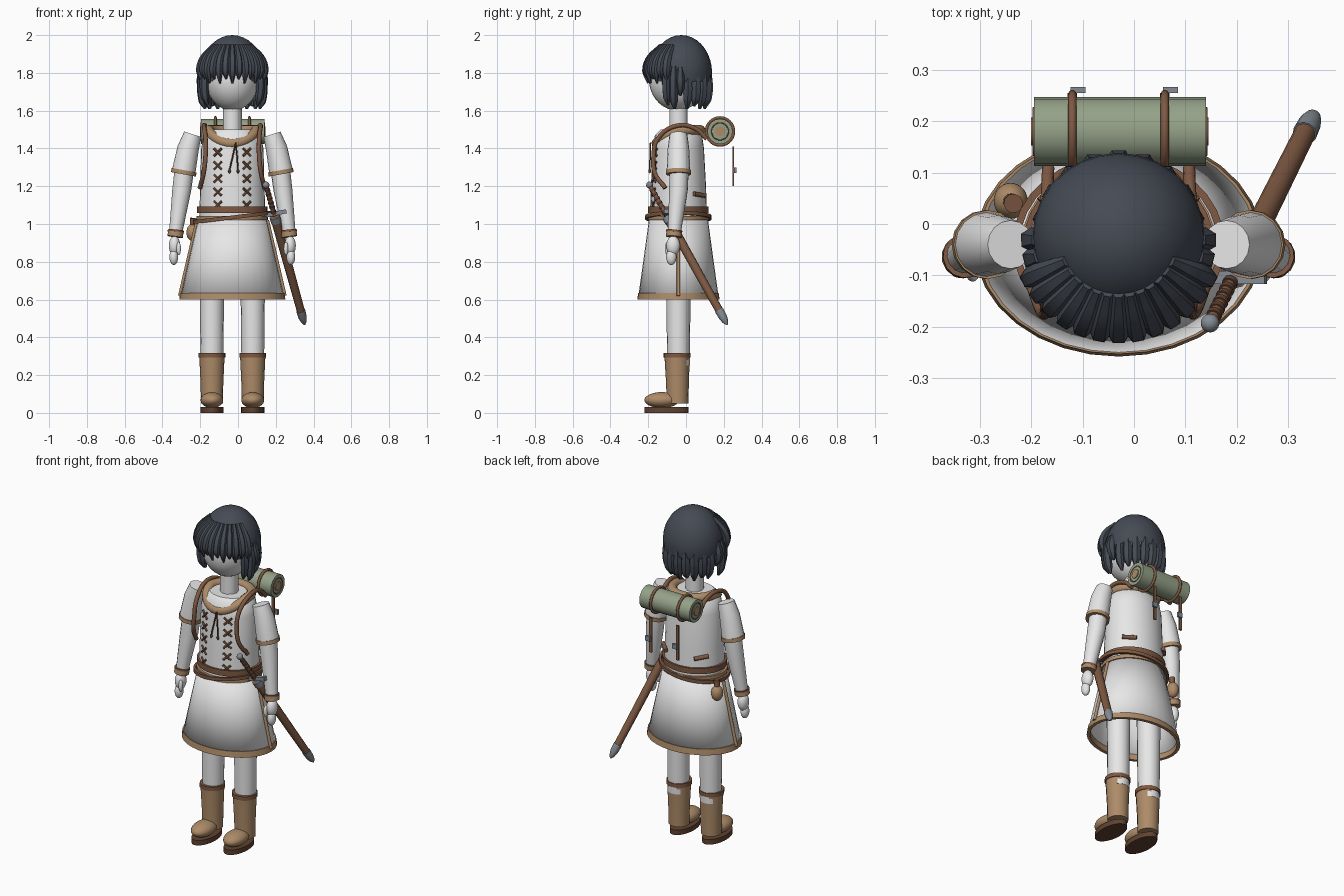
import bpy, bmesh
from math import sin, cos, pi, radians
from mathutils import Vector, Matrix

if "Cube" in bpy.data.objects:
    bpy.data.objects.remove(bpy.data.objects["Cube"])

CX, CY = -0.03, -0.04  # body axis


def material(name, rgb):
    m = bpy.data.materials.new(name)
    m.use_nodes = True
    m.diffuse_color = (*rgb, 1)
    m.node_tree.nodes["Principled BSDF"].inputs["Base Color"].default_value = (*rgb, 1)
    return m


WHITE = material("white", (0.8, 0.8, 0.8))
HAIR = material("charcoal", (0.06, 0.07, 0.09))
TAN = material("tan", (0.42, 0.26, 0.14))
BROWN = material("brown", (0.21, 0.10, 0.055))
DARK = material("dark brown", (0.12, 0.055, 0.03))
GREEN = material("sage green", (0.30, 0.36, 0.25))
METAL = material("grey metal", (0.23, 0.26, 0.29))


def finish(ob, angle=40):
    bpy.ops.object.select_all(action="DESELECT")
    ob.select_set(True)
    bpy.context.view_layer.objects.active = ob
    if ob.type == "CURVE":
        bpy.ops.object.convert(target="MESH")
    bpy.ops.object.shade_smooth_by_angle(angle=radians(angle))
    return bpy.context.view_layer.objects.active


def from_bmesh(name, bm, mat):
    bmesh.ops.recalc_face_normals(bm, faces=bm.faces)
    me = bpy.data.meshes.new(name)
    bm.to_mesh(me)
    bm.free()
    me.materials.append(mat)
    ob = bpy.data.objects.new(name, me)
    bpy.context.collection.objects.link(ob)
    return finish(ob)


def ball(name, loc, radii, mat, cut=None):
    bm = bmesh.new()
    bmesh.ops.create_uvsphere(bm, u_segments=28, v_segments=18, radius=1)
    bmesh.ops.transform(bm, matrix=Matrix.Translation(loc) @ Matrix.Diagonal((*radii, 1)), verts=bm.verts)
    if cut:
        bmesh.ops.bisect_plane(bm, geom=bm.verts[:] + bm.edges[:] + bm.faces[:],
                               plane_co=(0, 0, cut), plane_no=(0, 0, -1), clear_outer=True)
    return from_bmesh(name, bm, mat)


def box(name, loc, size, mat, tilt=0):
    bm = bmesh.new()
    bmesh.ops.create_cube(bm, size=1)
    turn = Matrix.Rotation(tilt, 4, "Y")
    bmesh.ops.transform(bm, matrix=Matrix.Translation(loc) @ turn @ Matrix.Diagonal((*size, 1)), verts=bm.verts)
    return from_bmesh(name, bm, mat)


def loft(name, rows, mat, x=CX, y=CY, caps=True, slope=0):
    """Stack of ellipses given as (z, x radius, y radius)."""
    bm, n = bmesh.new(), 32
    rings = []
    for z, rx, ry in rows:
        rings.append([bm.verts.new((x + rx * cos(2 * pi * i / n), y + ry * sin(2 * pi * i / n),
                                    z + slope * rx * cos(2 * pi * i / n))) for i in range(n)])
    for a, b in zip(rings, rings[1:]):
        for i in range(n):
            bm.faces.new((a[i], a[(i + 1) % n], b[(i + 1) % n], b[i]))
    if caps:
        bm.faces.new(rings[0])
        bm.faces.new(rings[-1])
    return from_bmesh(name, bm, mat)


def band(name, z, h, rx, ry, mat, grow=0.0, slope=0):
    """Belt-like closed ring with a rectangular section."""
    t = 0.014
    return loft(name, [(z, rx - t, ry - t), (z, rx + grow, ry + grow), (z + h, rx, ry),
                       (z + h, rx - t, ry - t), (z, rx - t, ry - t)], mat, caps=False, slope=slope)


def tube(name, pts, radii, mat, smooth=False, closed=False, sides=3):
    cu = bpy.data.curves.new(name, "CURVE")
    cu.dimensions = "3D"
    cu.bevel_depth = 1
    cu.bevel_resolution = sides
    cu.use_fill_caps = True
    if not isinstance(radii, (list, tuple)):
        radii = [radii] * len(pts)
    sp = cu.splines.new("BEZIER" if smooth else "POLY")
    nodes = sp.bezier_points if smooth else sp.points
    nodes.add(len(pts) - 1)
    for node, p, r in zip(nodes, pts, radii):
        node.co = p if smooth else (*p, 1)
        node.radius = r
        if smooth:
            node.handle_left_type = node.handle_right_type = "AUTO"
    sp.use_cyclic_u = closed
    sp.resolution_u = 6
    cu.materials.append(mat)
    ob = bpy.data.objects.new(name, cu)
    bpy.context.collection.objects.link(ob)
    return finish(ob)


# Head and neck
ball("head", (CX, -0.045, 1.77), (0.143, 0.152, 0.17), WHITE)
tube("neck", [(CX, CY, 1.45), (CX, CY, 1.66)], 0.05, WHITE)

# Hair: cap, fringe, temple locks, back locks
ball("hair_cap", (CX, -0.025, 1.8), (0.168, 0.163, 0.2), HAIR, cut=1.755)


def lock(name, deg, path, radii):
    c, s = cos(radians(deg)), sin(radians(deg))
    tube(name, [(CX + r * c, -0.025 + r * s, z) for r, z in path], radii, HAIR, smooth=True, sides=1)


for i in range(13):
    tip = 1.745 + 0.022 * (i % 2)
    lock("fringe_lock", -155 + i * 130 / 12, [(0.11, 1.945), (0.172, 1.87), (0.188, 1.81), (0.176, tip)],
         [0.012, 0.022, 0.022, 0.005])
for deg, top, tip in ((-28, 1.83, 1.63), (-14, 1.835, 1.61), (-2, 1.83, 1.68)):
    for d in (deg, 180 - deg):
        lock("temple_lock", d, [(0.155, top), (0.168, 1.76), (0.162, tip + 0.04), (0.148, tip)],
             [0.016, 0.025, 0.022, 0.007])
for i in range(9):
    lock("back_lock", 14 + i * 19, [(0.145, 1.79), (0.145, 1.72), (0.138, 1.66), (0.122, 1.61 + 0.015 * (i % 2))],
         [0.02, 0.027, 0.025, 0.008])

# Tunic body, skirt and trims
loft("tunic_body", [(1.02, 0.176, 0.152), (1.2, 0.17, 0.146), (1.4, 0.165, 0.135),
                    (1.47, 0.15, 0.125), (1.5, 0.115, 0.095)], WHITE)
skirt = loft("skirt", [(0.605, 0.276, 0.214), (0.82, 0.228, 0.184), (1.04, 0.178, 0.154)], WHITE, caps=False)
solid = skirt.modifiers.new("thickness", "SOLIDIFY")
solid.thickness = 0.008
band("skirt_hem", 0.6, 0.035, 0.276, 0.213, TAN, grow=0.005)
band("waist_trim", 1.02, 0.022, 0.189, 0.164, TAN)
band("waist_belt", 1.058, 0.034, 0.186, 0.16, BROWN)
band("sword_belt", 1.025, 0.02, 0.207, 0.176, BROWN, slope=0.12)

# Rolled collar dipping at the front
ring = [2 * pi * i / 32 for i in range(32)]
tube("collar", [(CX + 0.126 * cos(a), CY + 0.116 * sin(a), 1.497 - 0.07 * max(0, -sin(a)) ** 1.5) for a in ring],
     0.027, TAN, closed=True)

# Neck laces and front lacing
for end in (-0.045, 0.0):
    tube("neck_lace", [(-0.012, -0.188, 1.43), (end / 2 - 0.005, -0.19, 1.36), (end, -0.192, 1.285)], 0.004, DARK)
    ball("lace_tip", (end, -0.192, 1.28), (0.007, 0.007, 0.012), DARK)
for side in (-1, 1):
    for row in range(5):
        z = 1.1 + 0.07 * row
        y = -0.174 + 0.011 * row / 4
        for d in (-1, 1):
            x = CX + side * 0.077
            dy = 0.009 * side * d
            tube("lacing", [(x - 0.02 * d, y - dy, z - 0.02), (x + 0.02 * d, y + dy, z + 0.02)], 0.006, DARK)

# Paired limbs, boots and pack straps
for s in (-1, 1):
    def P(x, y, z):
        return (CX + s * x, y, z)

    tube("sleeve", [P(0.21, CY, 1.475), P(0.234, CY, 1.4), P(0.258, CY, 1.275)], [0.047, 0.057, 0.063], WHITE, sides=6)
    tube("sleeve_trim", [P(0.255, CY, 1.285), P(0.259, CY, 1.263)], 0.067, TAN, sides=6)
    tube("arm", [P(0.25, -0.035, 1.32), P(0.268, -0.04, 1.18), P(0.302, -0.063, 0.94)],
         [0.052, 0.05, 0.034], WHITE, sides=5)
    tube("cuff", [P(0.299, -0.062, 0.96), P(0.303, -0.064, 0.932)], 0.042, TAN, sides=5)
    tube("wrist_band", [P(0.299, -0.062, 0.967), P(0.3, -0.063, 0.957)], 0.043, BROWN, sides=5)
    ball("palm", P(0.306, -0.068, 0.885), (0.03, 0.036, 0.052), WHITE)
    ball("fingers", P(0.31, -0.078, 0.825), (0.023, 0.027, 0.042), WHITE)
    ball("thumb", P(0.284, -0.098, 0.87), (0.012, 0.014, 0.035), WHITE)

    tube("leg", [P(0.108, CY, 0.25), P(0.108, CY, 0.8)], [0.06, 0.066], WHITE, sides=6)
    tube("boot_shaft", [P(0.108, CY - 0.005, 0.05), P(0.108, CY - 0.005, 0.15), P(0.108, CY - 0.007, 0.3)],
         [0.058, 0.06, 0.067], TAN, sides=6)
    tube("boot_cuff", [P(0.108, CY - 0.007, 0.292), P(0.108, CY - 0.007, 0.316)], 0.071, BROWN, sides=6)
    ball("boot_foot", P(0.108, -0.128, 0.068), (0.06, 0.092, 0.042), TAN)
    loft("boot_sole", [(0, 0.061, 0.117), (0.03, 0.061, 0.117)], DARK, x=CX + s * 0.108, y=-0.103)

    tube("skirt_side_trim", [P(0.186, CY, 1.02), P(0.279, CY, 0.62)], 0.009, TAN)
    tube("shoulder_strap", [P(0.137, 0.11, 1.45), P(0.14, 0.05, 1.505), P(0.15, -0.05, 1.52), P(0.142, -0.15, 1.45),
                            P(0.142, -0.172, 1.36), P(0.152, -0.165, 1.27), P(0.172, -0.11, 1.19)],
         0.012, BROWN, smooth=True)
    tube("lower_strap", [P(0.15, 0.042, 1.16), P(0.095, 0.1, 1.15)], 0.012, BROWN)

    # Bedroll strap with its hanging tail and buckle
    x = CX + s * 0.09
    tube("bedroll_strap", [(x, 0.18 + 0.073 * cos(a), 1.49 + 0.073 * sin(a)) for a in ring], 0.008, BROWN, closed=True)
    box("strap_tail", (x, 0.25, 1.305), (0.018, 0.009, 0.21), BROWN)
    box("strap_buckle", (x + 0.011, 0.261, 1.285), (0.03, 0.012, 0.03), METAL)

# Bedroll with coiled ends
tube("bedroll", [(-0.195, 0.18, 1.49), (0.14, 0.18, 1.49)], 0.067, GREEN, sides=6)
tube("bedroll_core", [(-0.2, 0.18, 1.49), (0.145, 0.18, 1.49)], 0.027, TAN, sides=4)
for x in (-0.195, 0.14):
    tube("bedroll_coil", [(x, 0.18 + 0.045 * cos(a), 1.49 + 0.045 * sin(a)) for a in ring], 0.003, BROWN, closed=True)

# Hip pouch
ball("pouch", (-0.24, 0.045, 0.955), (0.033, 0.035, 0.046), TAN)
tube("pouch_neck", [(-0.24, 0.045, 0.99), (-0.235, 0.04, 1.03)], [0.015, 0.019], BROWN)

# Sheathed sword hanging at the hip
pommel, tip = Vector((0.147, -0.195, 1.21)), Vector((0.353, 0.218, 0.467))


def along(t):
    return pommel.lerp(tip, t)


ball("sword_pommel", along(0.005), (0.018, 0.018, 0.018), METAL)
tube("sword_grip", [along(0), along(0.22)], 0.012, BROWN)
for i in range(6):
    tube("grip_wrap", [along(0.035 + i * 0.03), along(0.05 + i * 0.03)], 0.015, DARK)
box("sword_guard", along(0.22) + Vector((0.01, 0, 0.01)), (0.11, 0.026, 0.022), METAL, tilt=-0.2)
tube("scabbard", [along(0.23), along(0.6), along(0.91)], [0.025, 0.023, 0.021], BROWN, sides=4)
tube("scabbard_throat", [along(0.23), along(0.27)], 0.028, METAL, sides=4)
tube("scabbard_tip", [along(0.9), along(0.95), along(0.98), along(1)], [0.024, 0.022, 0.015, 0.004], METAL, sides=4)
